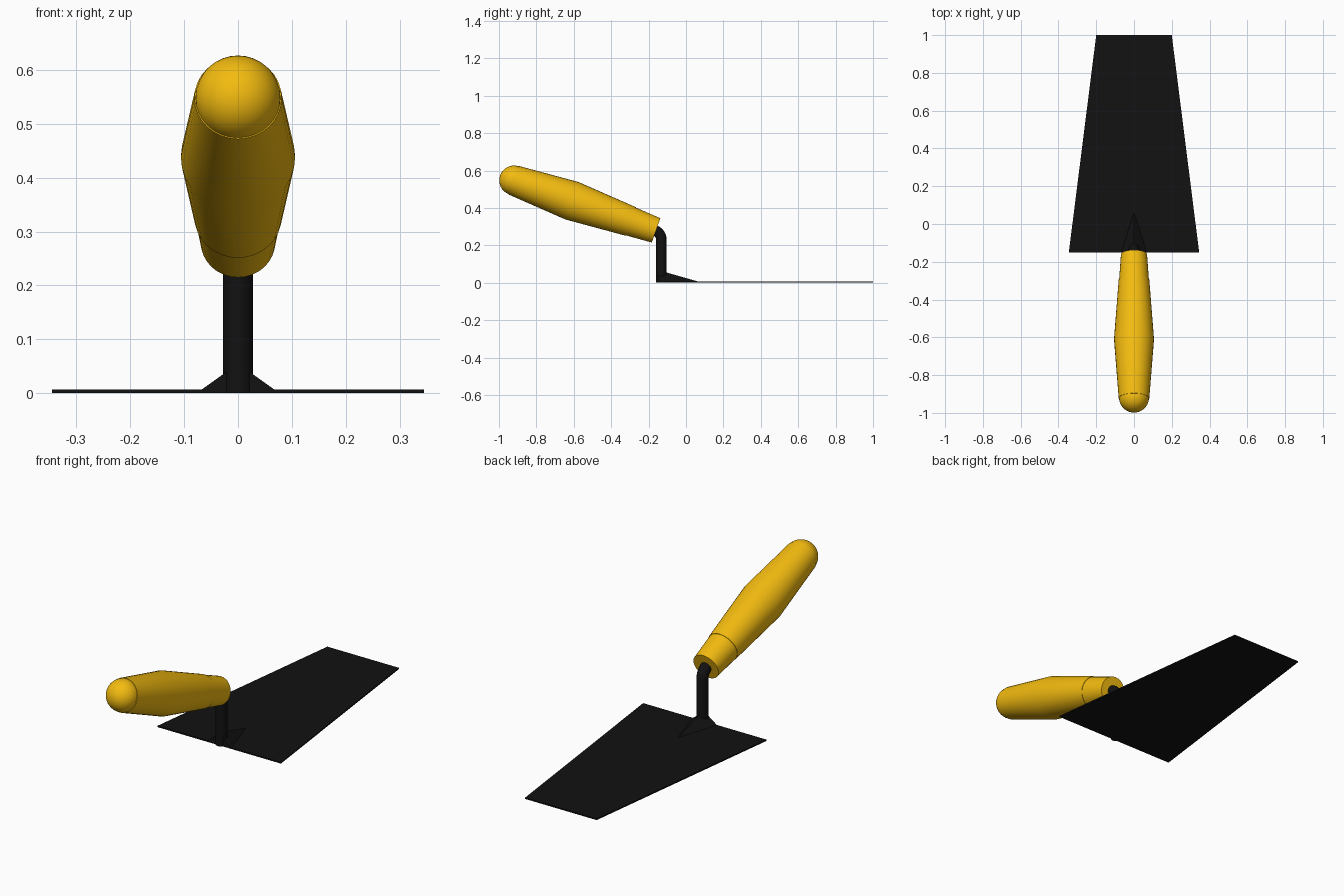
import bpy, bmesh
from math import sin, cos, pi, radians
from mathutils import Vector

if "Cube" in bpy.data.objects:
    bpy.data.objects.remove(bpy.data.objects["Cube"])


def material(name, color):
    m = bpy.data.materials.new(name)
    m.diffuse_color = color
    m.use_nodes = True
    m.node_tree.nodes["Principled BSDF"].inputs["Base Color"].default_value = m.diffuse_color
    return m


BLACK = material("black_steel", (0.006, 0.006, 0.006, 1))
YELLOW = material("yellow_grip", (0.9, 0.5, 0.005, 1))


def finish(name, bm, mat, smooth=True):
    bmesh.ops.recalc_face_normals(bm, faces=bm.faces)
    me = bpy.data.meshes.new(name)
    bm.to_mesh(me)
    bm.free()
    ob = bpy.data.objects.new(name, me)
    bpy.context.collection.objects.link(ob)
    me.materials.append(mat)
    if smooth:
        bpy.ops.object.select_all(action='DESELECT')
        bpy.context.view_layer.objects.active = ob
        ob.select_set(True)
        bpy.ops.object.shade_smooth_by_angle(angle=radians(30))
    return ob


def tube(name, rings, mat, n=32):
    """Capped round loft; rings are (y, z, direction angle in the yz plane, radius)."""
    bm = bmesh.new()
    loops = []
    for y, z, a, r in rings:
        up = Vector((0, -sin(a), cos(a)))
        loops.append([bm.verts.new(Vector((r * cos(2 * pi * i / n), y, z))
                                   + up * r * sin(2 * pi * i / n)) for i in range(n)])
    for a, b in zip(loops, loops[1:]):
        for i in range(n):
            j = (i + 1) % n
            bm.faces.new((a[i], a[j], b[j], b[i]))
    bm.faces.new(loops[0])
    bm.faces.new(loops[-1])
    return finish(name, bm, mat)


def loft(name, sections, mat):
    """Flat-sided solid: join equal-length sections of points, cap both ends."""
    bm = bmesh.new()
    rows = [[bm.verts.new(p) for p in s] for s in sections]
    n = len(rows[0])
    for a, b in zip(rows, rows[1:]):
        for i in range(n):
            j = (i + 1) % n
            bm.faces.new((a[i], a[j], b[j], b[i]))
    bm.faces.new(rows[0])
    bm.faces.new(rows[-1])
    bmesh.ops.remove_doubles(bm, verts=bm.verts, dist=1e-5)
    return finish(name, bm, mat, smooth=False)


# Blade: thin tapered plate
T = 0.007
outline = [(-0.345, -0.15), (0.345, -0.15), (0.2, 1.0), (-0.2, 1.0)]
loft("blade", [[(x, y, z) for x, y in outline] for z in (0, T)], BLACK)

# Wedge-shaped foot that spreads the shank onto the blade
bm = bmesh.new()
l, r, t, p, tip = [bm.verts.new(v) for v in (
    (-0.07, -0.15, 0.005), (0.07, -0.15, 0.005), (0, -0.15, 0.055),
    (0, -0.105, 0.055), (0, 0.07, 0.005))]
for f in ((l, r, t), (r, tip, p), (r, p, t), (l, p, tip), (l, t, p), (l, tip, r)):
    bm.faces.new(f)
finish("shank_foot", bm, BLACK, smooth=False)

# Shank: upright rod bending into the handle
SHAFT_R = 0.028
TILT = radians(160.6)
Y0, Z0, BEND = -0.132, 0.232, 0.05
rings = [(Y0, 0.0, pi / 2, SHAFT_R)]
for k in range(9):
    s = (TILT - pi / 2) * k / 8
    rings.append((Y0 - BEND + BEND * cos(s), Z0 + BEND * sin(s), pi / 2 + s, SHAFT_R))
y, z, a, _ = rings[-1]
rings.append((y + 0.06 * cos(a), z + 0.06 * sin(a), a, SHAFT_R))
tube("shank", rings, BLACK, 24)


# Handle parts share one tilted axis
def along(profile):
    return [(-0.16 + d * cos(TILT), 0.28 + d * sin(TILT), TILT, rad) for d, rad in profile]


tube("ferrule", along([(0, 0.069), (0.146, 0.079)]), YELLOW)
tube("grip", along([(0.143, 0.081), (0.477, 0.106), (0.808, 0.081)]), YELLOW)
tube("pommel", along([(0.806 + 0.078 * sin(q), 0.079 * cos(q))
                      for q in [radians(89) * i / 10 for i in range(11)]]), YELLOW)
